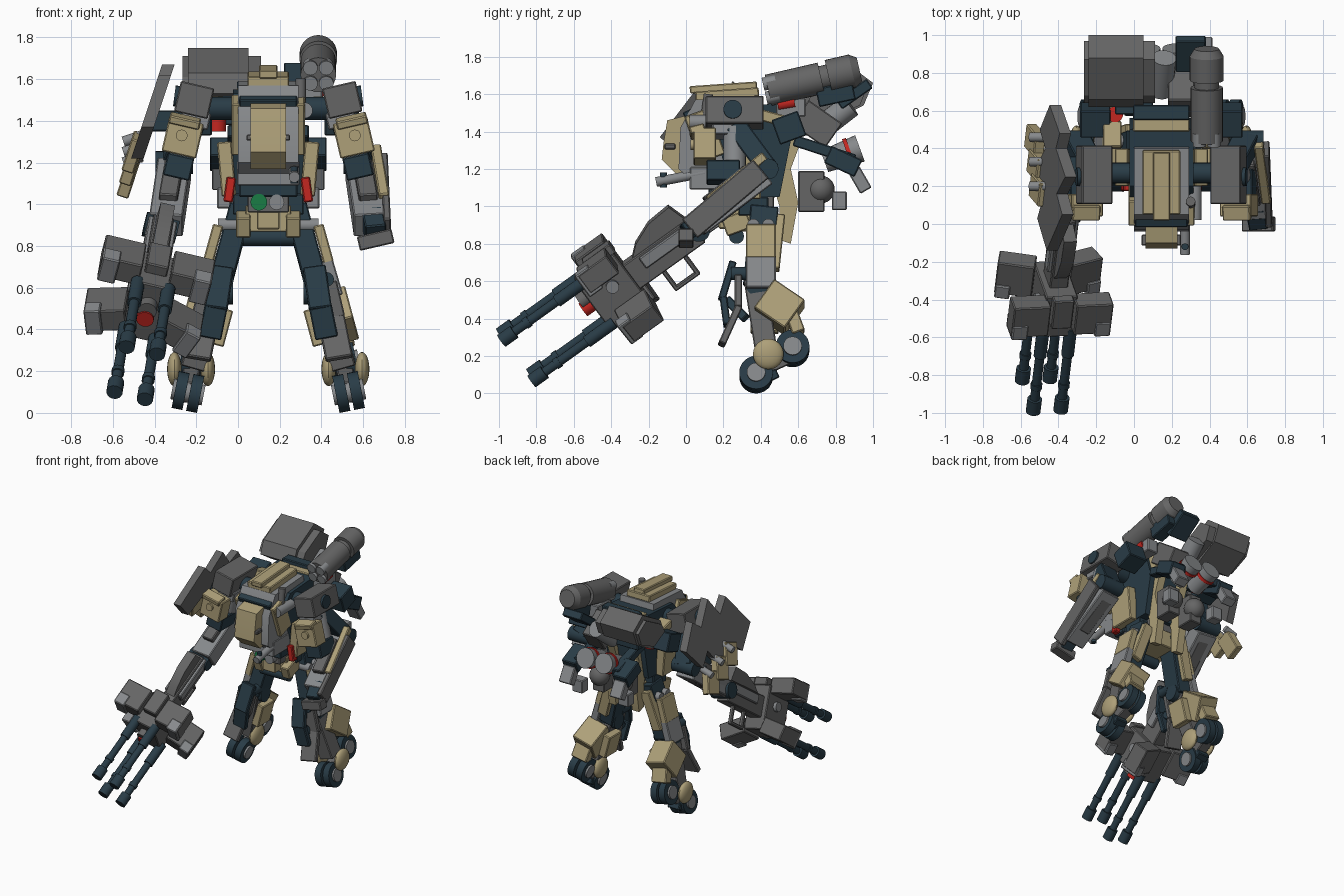
import bpy, bmesh, math
from mathutils import Matrix, Vector, Euler

if "Cube" in bpy.data.objects:
    bpy.data.objects.remove(bpy.data.objects["Cube"])

def material(name, r, g, b):
    m = bpy.data.materials.new(name)
    m.diffuse_color = (r, g, b, 1)
    m.use_nodes = True
    m.node_tree.nodes["Principled BSDF"].inputs["Base Color"].default_value = m.diffuse_color
    return m

TAN, NAVY = material("tan", .42, .35, .19), material("dark_navy", .022, .045, .062)
DARK, GREY = material("dark_grey", .13, .13, .13), material("light_grey", .24, .25, .26)
RED, GREEN = material("red", .55, .02, .015), material("green", .01, .2, .06)
C = 0.145  # symmetry plane of the body
I, T = Matrix(), Matrix.Translation
BODY = T((C, 0, 0))

def finish(name, bm, mat, matrix):
    bm.transform(matrix)
    bmesh.ops.recalc_face_normals(bm, faces=bm.faces)
    me = bpy.data.meshes.new(name)
    bm.to_mesh(me); bm.free()
    me.materials.append(mat)
    bpy.context.collection.objects.link(bpy.data.objects.new(name, me))

def box(name, loc, size, mat, rot=(0, 0, 0), frame=I):
    bm = bmesh.new()
    bmesh.ops.create_cube(bm, size=1, matrix=Matrix.Diagonal((*size, 1)))
    bmesh.ops.bevel(bm, geom=bm.edges[:], offset=.006, segments=1, affect='EDGES')
    r = Euler([math.radians(a) for a in rot]).to_matrix().to_4x4()
    finish(name, bm, mat, frame @ T(loc) @ r)

def cyl(name, p, q, r, mat, frame=I, r2=None, n=20):
    p, q = Vector(p), Vector(q)
    bm = bmesh.new()
    bmesh.ops.create_cone(bm, cap_ends=True, segments=n, radius1=r, radius2=r2 or r, depth=(q - p).length)
    finish(name, bm, mat, frame @ T((p + q) / 2) @ (q - p).to_track_quat('Z', 'Y').to_matrix().to_4x4())

def ball(name, loc, size, mat, frame=I):
    bm = bmesh.new()
    bmesh.ops.create_uvsphere(bm, u_segments=20, v_segments=12, radius=1, matrix=Matrix.Diagonal((*size, 1)))
    finish(name, bm, mat, frame @ T(loc))

def prism(name, prof, x0, x1, mat, frame=I):
    # (y, z) outline extruded along x
    bm = bmesh.new()
    f = bm.faces.new([bm.verts.new((x0, y, z)) for y, z in prof])
    top = bmesh.ops.extrude_face_region(bm, geom=[f], use_keep_orig=True)["geom"]
    bmesh.ops.translate(bm, vec=(x1 - x0, 0, 0), verts=[v for v in top if isinstance(v, bmesh.types.BMVert)])
    finish(name, bm, mat, frame)

def axes(x, y, z, o):
    return T(o) @ Matrix((x, y, z)).transposed().to_4x4()

def beam(name, p, q, w, d, mat, frame=I):
    # box running from p to q, its width kept near the x axis
    p, q = Vector(p), Vector(q)
    z = (q - p).normalized()
    x = (Vector((1, 0, 0)) - z * z.x).normalized()
    box(name, (0, 0, 0), (w, d, (q - p).length), mat, frame=frame @ axes(x, z.cross(x), z, (p + q) / 2))

def build(maker, frame, *parts):
    for part in parts:
        maker(*part, frame=frame)

# torso
prism("cockpit_shell", [(-.04, 1.2), (-.03, 1.42), (.05, 1.57), (.4, 1.59), (.45, 1.3), (.3, 1.12), (.05, 1.12)], -.145, .145, GREY, BODY)
prism("cockpit_nose", [(.02, 1.49), (-.1, 1.46), (-.12, 1.34), (-.13, 1.25), (-.05, 1.17), (.05, 1.2)], -.085, .085, TAN, BODY)
prism("chest_core", [(.14, 1.46), (.2, 1.53), (.5, 1.55), (.56, 1.35), (.5, 1.05), (.25, 1.05)], -.17, .17, NAVY, BODY)
build(box, BODY,
      ("nose_visor", (0, -.085, 1.32), (.21, .06, .03), DARK), ("brow_plate", (0, .03, 1.49), (.28, .08, .06), NAVY, (25, 0, 0)),
      ("roof_plate", (0, .22, 1.6), (.2, .34, .05), TAN, (4, 0, 0)), ("roof_ridge", (0, .2, 1.635), (.09, .36, .04), TAN, (4, 0, 0)),
      ("rear_deck", (0, .56, 1.48), (.3, .14, .16), TAN), ("rear_deck_bar", (0, .59, 1.56), (.3, .08, .06), NAVY),
      ("belly", (0, .18, 1.15), (.3, .32, .12), GREY), ("waist", (0, .32, 1.03), (.2, .3, .14), DARK),
      ("belly_front", (0, .17, 1.07), (.28, .1, .07), NAVY), ("pelvis_front", (0, .22, .93), (.11, .09, .1), TAN),
      ("pelvis", (0, .36, .93), (.22, .24, .13), TAN))
build(cyl, I,
      ("shoulder_axle", (C - .4, .27, 1.46), (C + .4, .27, 1.46), .055, NAVY),
      ("pelvis_roller", (C - .12, .27, .84), (C + .12, .27, .84), .04, NAVY),
      ("green_lens", (.1, .12, 1.01), (.1, .24, 1.01), .04, GREEN), ("clear_lens", (.185, .12, 1.01), (.185, .24, 1.01), .037, GREY),
      ("chin_gun", (.27, -.16, 1.13), (.27, .1, 1.18), .026, GREY), ("chin_gun_tip", (.27, -.12, 1.1), (.27, -.12, 1.18), .018, NAVY),
      ("searchlight", (.32, .02, 1.45), (.32, .2, 1.45), .038, GREY), ("searchlight_stem", (.3, .1, 1.45), (.3, .12, 1.6), .025, DARK))

# parts that exist on both sides, x measured from the body centre
for s in (-1, 1):
    F = BODY @ Matrix.Diagonal((s, 1, 1, 1))
    # torso sides and backpack
    prism("rear_spar", [(.44, 1.2), (.52, 1.46), (.6, 1.44), (.62, 1.36), (.56, 1.2), (.6, 1.02), (.56, .8), (.5, .82), (.5, 1.0)], .07, .13, TAN, F)
    build(box, F,
          ("cheek_plate", (.155, .1, 1.38), (.04, .14, .26), TAN, (20, 0, 0)), ("side_skirt", (.2, .3, 1.17), (.07, .2, .26), TAN, (0, 5, 0)),
          ("red_skirt_light", (.185, .2, 1.07), (.045, .05, .12), RED, (0, -8, 0)), ("hip_block", (.13, .36, 1.0), (.08, .16, .1), NAVY),
          ("skirt_front", (.12, .27, .91), (.07, .14, .1), TAN, (20, 0, 0)), ("rear_tank_box", (.1, .67, 1.08), (.1, .14, .22), DARK),
          ("rear_arm", (.16, .74, 1.3), (.07, .34, .06), NAVY, (-18, 0, 0)), ("rear_fin", (.22, .84, 1.24), (.12, .18, .1), NAVY, (-25, 0, 0)),
          ("rear_fin_tip", (.22, .93, 1.14), (.1, .07, .13), GREY, (30, 0, 0)), ("rear_foot", (.2, .82, 1.03), (.09, .08, .1), GREY))
    ball("thruster_ball", (.1, .72, 1.09), (.075, .075, .075), DARK, F)
    cyl("booster", (.08, .74, 1.24), (.08, .93, 1.31), .06, GREY, F, .075)
    # arms
    build(box, F,
          ("shoulder_block", (.355, .26, 1.5), (.165, .31, .15), DARK, (0, -13, 0)), ("shoulder_lower", (.35, .24, 1.41), (.14, .2, .08), GREY, (0, -13, 0)),
          ("shoulder_rear", (.35, .55, 1.42), (.16, .15, .14), NAVY, (20, 0, 0)), ("shoulder_rear_plate", (.26, .47, 1.47), (.1, .14, .06), TAN, (-15, 0, 0)),
          ("arm_guard", (.41, .1, 1.32), (.17, .12, .17), TAN, (0, -13, 0)), ("arm_guard_lip", (.4, .06, 1.4), (.15, .08, .04), TAN, (15, -13, 0)),
          ("arm_front_link", (.43, .2, 1.18), (.13, .18, .11), NAVY, (0, -13, 0)))
    build(cyl, F,
          ("arm_guard_stud", (.415, .025, 1.33), (.415, .1, 1.33), .028, TAN), ("shoulder_cap", (.3, .25, 1.5), (.45, .25, 1.52), .05, NAVY),
          ("arm_piston", (.37, .26, 1.42), (.43, .26, 1.16), .06, GREY), ("elbow", (.36, .44, 1.2), (.54, .44, 1.2), .055, NAVY),
          ("booster_band", (.08, .86, 1.285), (.08, .88, 1.292), .078, RED))
    build(beam, F,
          ("upper_arm", (.36, .27, 1.43), (.45, .44, 1.2), .13, .11, NAVY), ("forearm", (.45, .42, 1.17), (.49, .06, .9), .16, .13, GREY),
          ("forearm_top", (.45, .36, 1.15), (.48, .14, .98), .09, .17, DARK))
    # legs
    build(beam, F,
          ("thigh", (.13, .42, .99), (.24, .38, .58), .11, .15, NAVY), ("thigh_guard", (.24, .4, .9), (.29, .4, .72), .05, .16, TAN),
          ("thigh_guard_low", (.28, .4, .73), (.33, .4, .56), .06, .16, GREY), ("thigh_rear", (.15, .5, .95), (.24, .47, .66), .08, .06, TAN),
          ("shin", (.25, .37, .6), (.36, .43, .22), .12, .12, DARK), ("shin_plate_upper", (.22, .25, .7), (.25, .19, .5), .11, .04, NAVY),
          ("shin_plate_bend", (.25, .2, .51), (.28, .22, .36), .11, .04, NAVY), ("shin_plate_mid", (.26, .28, .62), (.3, .28, .45), .14, .04, DARK),
          ("shin_plate_lower", (.3, .28, .46), (.34, .19, .26), .13, .04, DARK), ("shin_link", (.25, .22, .5), (.3, .32, .4), .06, .05, NAVY))
    build(box, F,
          ("calf", (.32, .5, .46), (.17, .2, .19), TAN, (-35, -15, 0)), ("calf_inner_guard", (.22, .42, .41), (.06, .15, .18), TAN, (0, -15, 0)),
          ("calf_rear", (.34, .58, .38), (.13, .07, .13), TAN, (20, -10, 0)), ("heel_wedge", (.38, .45, .09), (.1, .09, .05), NAVY, (25, 0, 0)))
    cyl("knee", (.17, .38, .58), (.33, .38, .58), .06, NAVY, F)
    for k in (0, .08):
        cyl("hip_pin", (.08, .36 + k, .9), (.24, .36 + k, .9), .033, GREY, F)
        cyl("knee_pin", (.2 + k, .24, .64), (.2 + k, .34, .64), .035, NAVY, F)
    # wheeled foot, leaning outwards
    for name, x, y, z in (("rear_wheel", .36, .57, .24), ("front_wheel", .385, .375, .1)):
        for k in (-.035, .035):
            cyl(name, (x + k - .026, y, z + .2 * (k - .026)), (x + k + .026, y, z + .2 * (k + .026)), .09, NAVY, F, n=28)
        cyl(name + "_hub", (x - .075, y, z - .015), (x + .075, y, z + .015), .05, GREY, F)
    beam("wheel_frame", (.36, .6, .22), (.38, .36, .11), .08, .08, DARK, F)
    for x in (.29, .45):
        ball("ankle_dome", (x, .44, .21), (.035, .082, .082), TAN, F)

# left hand and forearm armour
box("left_hand_plate", (.66, .0, .83), (.17, .08, .07), DARK, (0, -13, 0))
build(beam, I,
      ("left_hand", (.64, .1, .95), (.66, 0, .86), .1, .1, NAVY), ("left_forearm_shield", (.7, .4, 1.2), (.715, .02, .88), .035, .13, DARK),
      ("left_forearm_rail", (.66, .42, 1.27), (.7, .12, 1.03), .05, .05, TAN))

# zigzag shield on the right arm, leaning outwards
lean = Matrix(((1, 0, .33, -.885), (0, 1, 0, 0), (0, 0, 1, 0), (0, 0, 0, 1)))
prism("arm_shield", [(-.14, 1.37), (.05, 1.62), (.16, 1.53), (.25, 1.67), (.4, 1.52), (.48, 1.58), (.63, 1.42),
      (.5, 1.26), (.4, 1.35), (.3, 1.2), (.16, 1.33), (.03, 1.22)], -.03, .03, DARK, lean)
box("shield_bracket", (-.34, .3, 1.4), (.18, .12, .1), NAVY)
for k in range(3):
    box("shield_ornament", (-.5 - .012 * k, .18 + .13 * k, 1.25 - .06 * k), (.06, .13, .17), TAN, (20, 18, 0))
    cyl("shield_pin", (-.55, .2 + .13 * k, 1.3 - .05 * k), (-.46, .2 + .13 * k, 1.33 - .05 * k), .025, GREY)

# angular launcher and tanks on the back
prism("back_launcher", [(.62, 1.53), (.66, 1.63), (.88, 1.75), (1.0, 1.66), (.95, 1.54), (.76, 1.44)], -.24, .05, DARK)
for x0, x1 in ((.05, .11), (-.265, -.24)):
    prism("launcher_side", [(.64, 1.54), (.68, 1.61), (.87, 1.71), (.97, 1.64), (.93, 1.54), (.77, 1.47)], x0, x1, DARK)
cyl("red_canister", (-.1, .58, 1.35), (-.1, .58, 1.48), .042, RED)
cyl("back_tank", (.14, .7, 1.4), (.16, .88, 1.54), .065, GREY)
build(box, I,
      ("launcher_mount", (0, .66, 1.45), (.2, .16, .14), NAVY), ("back_tail_plate", (.3, .9, 1.6), (.16, .2, .06), NAVY, (35, 0, 0)),
      ("back_strut", (.25, .7, 1.44), (.14, .22, .16), DARK, (-35, 0, 0)), ("pod_mount", (.385, .8, 1.6), (.1, .2, .1), NAVY, (12, 0, 0)),
      ("pod_pylon", (.36, .56, 1.53), (.09, .16, .1), GREY))

# missile pod, local y along its length
POD = T((.385, .44, 1.62)) @ Matrix.Rotation(math.radians(13), 4, 'X')
for name, y0, y1, r, r2 in (("pod_body", 0, .29, .085, .085), ("pod_neck", .28, .34, .065, .065),
                            ("pod_tail", .33, .46, .09, .09), ("pod_cap", .46, .5, .09, .065)):
    cyl(name, (0, y0, 0), (0, y1, 0), r, DARK, POD, r2, 28)
for x, z in ((-1, -1), (-1, 1), (1, -1), (1, 1)):
    cyl("missile_tip", (.038 * x, -.02, .038 * z), (.038 * x, .05, .038 * z), .035, GREY, POD)
cyl("pod_red_sight", (.385, .49, 1.545), (.385, .58, 1.56), .035, RED)

# heavy gun: local y runs back along the barrels, local z is up
by = Vector((.1, .81, .58)).normalized()
bx = by.cross(Vector((.21, -.57, .78))).normalized()
G = axes(bx, by, bx.cross(by), (-.43, -.42, .54))
for i in (-1, 1):
    H = G @ Matrix.Diagonal((i, 1, 1, 1))
    for z in (-.138, .138):
        for name, y0, y1, r in (("sleeve", -.06, -.24, .034), ("barrel", -.2, -.6, .025),
                                ("muzzle", -.52, -.605, .039), ("collar", -.42, -.45, .031)):
            cyl("gun_" + name, (.075, y0, z), (.075, y1, z), r, NAVY, H, n=16)
    build(box, H,
          ("gun_upper_block", (.17, .045, .165), (.2, .19, .12), DARK), ("gun_upper_rim", (.225, -.02, .16), (.085, .09, .14), GREY),
          ("gun_lower_block", (.175, .08, -.165), (.2, .2, .12), DARK, (0, 18, 0)),
          ("gun_lower_rim", (.23, 0, -.18), (.08, .08, .14), GREY, (0, 18, 0)), ("gun_neck_rail", (.055, .42, .03), (.03, .34, .07), GREY))
    cyl("gun_side_pin", (.08, .05, .03), (.11, .05, .03), .035, GREY, H)
build(box, G,
      ("gun_core", (0, .03, 0), (.17, .26, .33), DARK), ("gun_core_cap", (0, .08, .19), (.11, .18, .06), DARK),
      ("gun_neck", (0, .36, 0), (.1, .46, .16), DARK), ("gun_wrist", (0, .68, 0), (.12, .24, .1), GREY),
      ("gun_handle_post", (0, .31, -.13), (.03, .025, .14), DARK), ("gun_handle_post", (0, .45, -.13), (.03, .025, .14), DARK),
      ("gun_handle_grip", (0, .38, -.2), (.03, .165, .025), DARK))
prism("gun_fin", [(.2, .06), (.28, .13), (.4, .18), (.54, .19), (.58, .06)], -.035, .035, DARK, G)
build(cyl, G,
      ("gun_red_core", (0, -.08, 0), (0, -.16, 0), .042, RED), ("gun_core_tube", (0, -.08, .045), (0, -.15, .045), .045, DARK),
      ("gun_wrist_joint", (-.08, .6, 0), (.08, .6, 0), .06, NAVY))

# smooth the round parts, keep hard edges
bpy.ops.object.select_all(action='SELECT')
bpy.context.view_layer.objects.active = bpy.context.selected_objects[0]
bpy.ops.object.shade_smooth_by_angle(angle=math.radians(30))
